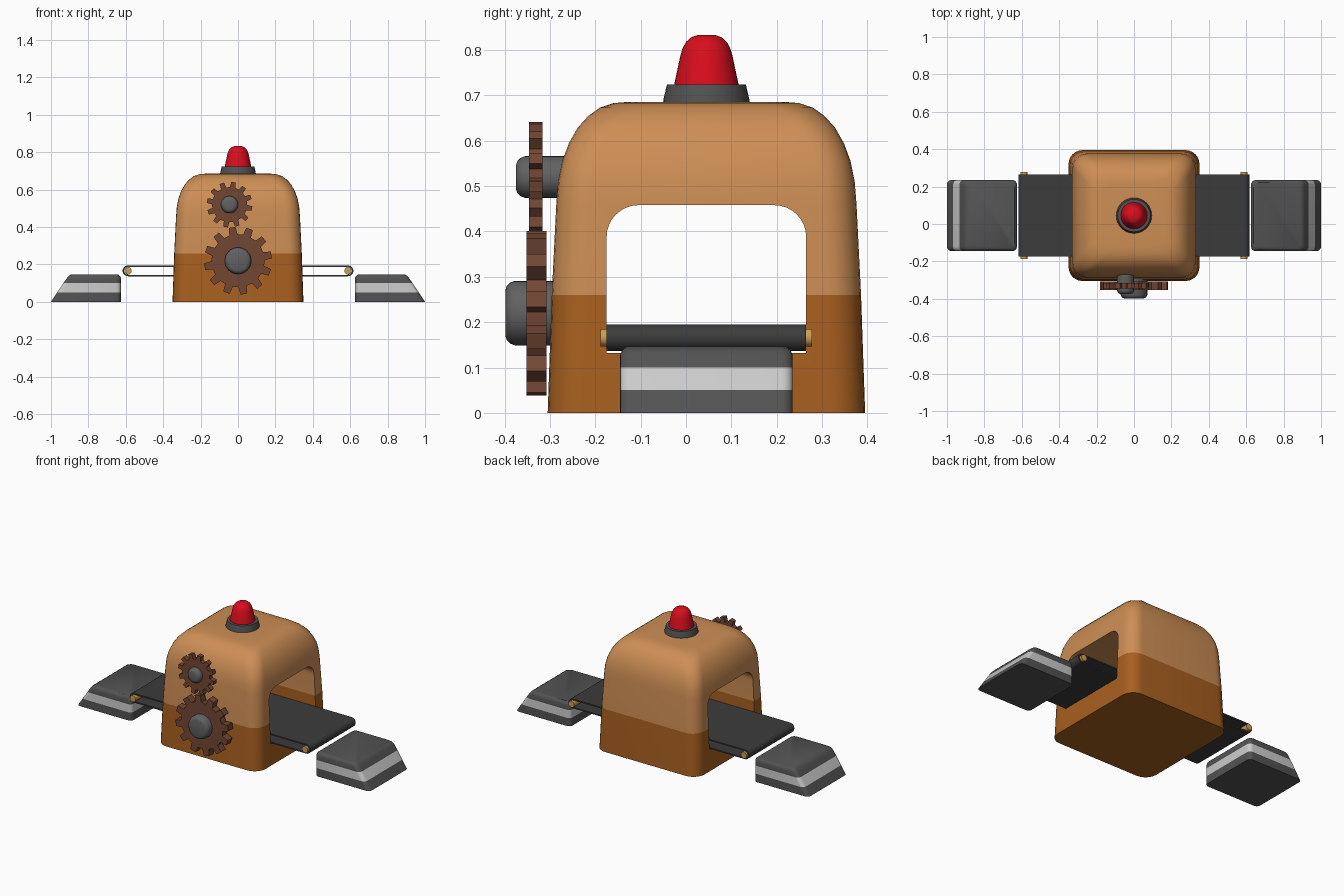
import bpy, bmesh
from math import sin, cos, pi, radians
from mathutils import Vector

if "Cube" in bpy.data.objects:
    bpy.data.objects.remove(bpy.data.objects["Cube"])

CY = 0.045  # machine centre line in y


def material(name, r, g, b):
    m = bpy.data.materials.new(name)
    m.diffuse_color = (r, g, b, 1)
    m.use_nodes = True
    m.node_tree.nodes["Principled BSDF"].inputs["Base Color"].default_value = m.diffuse_color
    return m


LIGHT = material("light_orange", 0.61, 0.27, 0.09)
DARK = material("dark_orange", 0.39, 0.115, 0.014)
RED = material("red", 0.70, 0.004, 0.012)
BELT = material("belt_black", 0.045, 0.045, 0.045)
PAD = material("dark_grey", 0.085, 0.085, 0.085)
STRIPE = material("pale_grey", 0.52, 0.52, 0.52)
GEAR = material("rust_brown", 0.17, 0.062, 0.034)
HUB = material("hub_grey", 0.12, 0.12, 0.12)
BRASS = material("brass", 0.60, 0.35, 0.09)


def finish(name, bm, mats, angle=35):
    bmesh.ops.recalc_face_normals(bm, faces=bm.faces[:])
    me = bpy.data.meshes.new(name)
    bm.to_mesh(me)
    bm.free()
    ob = bpy.data.objects.new(name, me)
    bpy.context.collection.objects.link(ob)
    for m in mats:
        me.materials.append(m)
    activate(ob)
    bpy.ops.object.shade_smooth_by_angle(angle=radians(angle))
    return ob


def activate(ob):
    bpy.ops.object.select_all(action='DESELECT')
    ob.select_set(True)
    bpy.context.view_layer.objects.active = ob


def rounded_rect(cx, cy, hx, hy, r, n=6):
    pts = []
    for q, (sx, sy) in enumerate([(1, 1), (-1, 1), (-1, -1), (1, -1)]):
        for i in range(n + 1):
            a = (q + i / n) * pi / 2
            pts.append((cx + sx * (hx - r) + r * cos(a), cy + sy * (hy - r) + r * sin(a)))
    return pts


def circle(cx, cy, r, n=32):
    return [(cx + r * cos(2 * pi * i / n), cy + r * sin(2 * pi * i / n)) for i in range(n)]


def loft(rings):
    """Capped skin through rings of 3D points."""
    bm = bmesh.new()
    vs = [[bm.verts.new(p) for p in ring] for ring in rings]
    n = len(vs[0])
    for a, b in zip(vs, vs[1:]):
        for i in range(n):
            bm.faces.new((a[i], a[(i + 1) % n], b[(i + 1) % n], b[i]))
    bm.faces.new(vs[0])
    bm.faces.new(vs[-1])
    return bm


def at_z(pts, z):
    return [(x, y, z) for x, y in pts]


def at_y(pts, y):
    return [(x, y, z) for x, z in pts]


# body housing: tapered shell with rounded shoulders
profile = [(0, .35), (.26, .341), (.46, .331), (.51, .327), (.555, .318), (.595, .303),
           (.63, .283), (.655, .260), (.673, .235), (.683, .205), (.686, .17)]
body = finish("body_housing", loft([at_z(rounded_rect(0, CY, h, h, .075), z)
                                    for z, h in profile]), [LIGHT, DARK])

# tunnel cut through the body along x
tunnel = [(-.175, .132), (.265, .132)]
for c, start in ((.195, 0), (-.105, pi / 2)):
    for i in range(9):
        a = start + i * pi / 16
        tunnel.append((c + .07 * cos(a), .388 + .07 * sin(a)))
cutter = finish("tunnel_cutter", loft([[(x, y, z) for y, z in tunnel] for x in (-.6, .6)]), [])
cutter.hide_render = True
activate(body)
mod = body.modifiers.new("tunnel", 'BOOLEAN')
mod.operation, mod.solver, mod.object = 'DIFFERENCE', 'EXACT', cutter
bpy.ops.object.modifier_apply(modifier=mod.name)
bpy.data.objects.remove(cutter)

# two-tone paint: darker below the split line
bm = bmesh.new()
bm.from_mesh(body.data)
bmesh.ops.bisect_plane(bm, geom=bm.verts[:] + bm.edges[:] + bm.faces[:], dist=1e-4,
                       plane_co=Vector((0, 0, .26)), plane_no=Vector((0, 0, 1)))
for f in bm.faces:
    f.material_index = 1 if f.calc_center_median().z < .26 else 0
bm.to_mesh(body.data)
bm.free()
bpy.ops.object.shade_smooth_by_angle(angle=radians(35))

# warning light and its collar
finish("light_collar", loft([at_z(circle(0, CY, r), z) for z, r in
                             [(.67, .096), (.69, .095), (.724, .087)]]), [PAD])
finish("warning_light", loft([at_z(circle(0, CY, r), z) for z, r in
                              [(.71, .073), (.724, .071), (.785, .058), (.803, .053), (.818, .045),
                               (.828, .034), (.833, .02)]]), [RED])


# conveyor belt: hollow stadium loop
def stadium(half, r, zc, n=12):
    return [(s * (half + r * sin(pi * i / n)), zc + s * r * cos(pi * i / n))
            for s in (1, -1) for i in range(n + 1)]


bm = bmesh.new()
loops = [[bm.verts.new(p) for p in at_y(stadium(.588, r, .166), y)]
         for r, y in ((.029, -.175), (.029, .265), (.021, .265), (.021, -.175))]
for k in range(4):
    a, b = loops[k], loops[(k + 1) % 4]
    for i in range(len(a)):
        j = (i + 1) % len(a)
        bm.faces.new((a[i], a[j], b[j], b[i]))
finish("conveyor_belt", bm, [BELT])

# rollers and end pads on both sides
for side, s in (("left", -1), ("right", 1)):
    finish(side + "_roller", loft([at_y(circle(s * .588, .166, .0195, 20), y)
                                   for y in (-.188, .278)]), [BRASS])
    rings = []
    for z, outer, inset in [(0, 1.0, 0), (.05, .967, 0), (.10, .934, 0), (.128, .914, 0),
                            (.138, .906, .004), (.146, .893, .014)]:
        inner = .626 + inset
        rings.append(at_z(rounded_rect(s * (outer + inner) / 2, CY, (outer - inner) / 2,
                                       .19 - inset, .025), z))
    bm = loft(rings)
    for f in bm.faces:
        f.material_index = int(.05 < f.calc_center_median().z < .10)
    finish(side + "_end_pad", bm, [PAD, STRIPE])


# gears with hubs on the front face
def gear(name, cx, cz, root, tip, teeth, y0, y1, hub_r, hub_y, phase):
    pts = []
    for i in range(teeth):
        for f, r in ((-.30, root), (-.19, tip), (.19, tip), (.30, root)):
            a = (i + f) * 2 * pi / teeth + phase
            pts.append((cx + r * cos(a), cz + r * sin(a)))
    finish(name, loft([at_y(pts, y0), at_y(pts, y1)]), [GEAR], 15)
    finish(name + "_hub", loft([at_y(circle(cx, cz, r), y) for y, r in
                                [(hub_y, hub_r - .02), (hub_y + .003, hub_r - .011),
                                 (hub_y + .01, hub_r - .004), (hub_y + .02, hub_r),
                                 (-.26, hub_r)]]), [HUB])


gear("large_gear", 0, .22, .142, .182, 12, -.352, -.308, .071, -.398, radians(10))
gear("small_gear", -.045, .52, .094, .122, 12, -.346, -.316, .046, -.375, radians(20))
